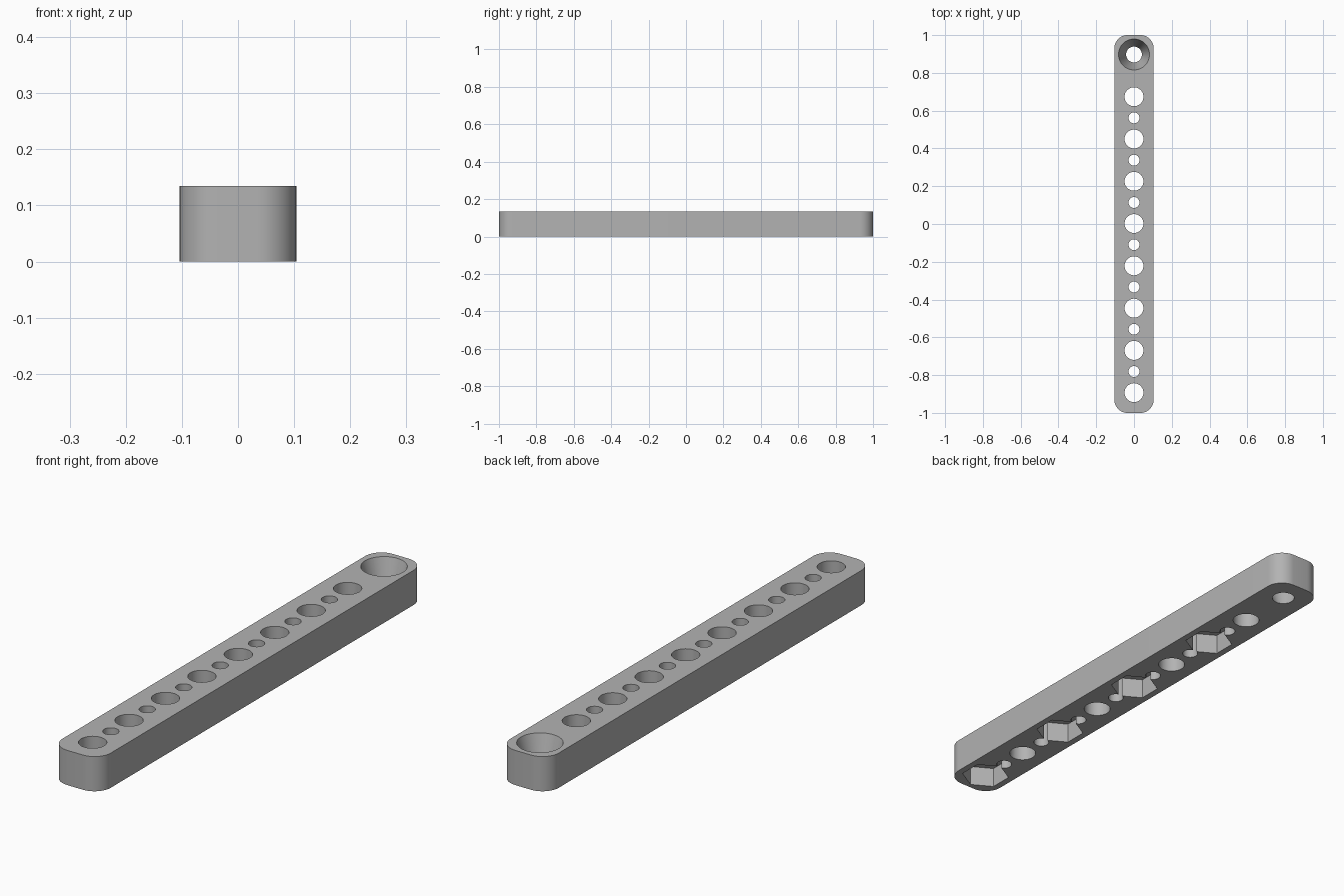
import bpy, bmesh, math
from mathutils import Matrix

if "Cube" in bpy.data.objects:
    bpy.data.objects.remove(bpy.data.objects["Cube"])

HALF_W, HALF_L, HEIGHT, CORNER = 0.104, 1.0, 0.135, 0.07
PITCH, FIRST = 0.2238, -0.893
rows = [FIRST + i * PITCH for i in range(9)]

grey = bpy.data.materials.new("plain_grey")
grey.use_nodes = True
colour = (0.45, 0.45, 0.45, 1)
grey.diffuse_color = colour
grey.node_tree.nodes["Principled BSDF"].inputs["Base Color"].default_value = colour


def make_object(name, bm):
    bmesh.ops.recalc_face_normals(bm, faces=bm.faces[:])
    mesh = bpy.data.meshes.new(name)
    bm.to_mesh(mesh)
    bm.free()
    mesh.materials.append(grey)
    obj = bpy.data.objects.new(name, mesh)
    bpy.context.collection.objects.link(obj)
    return obj


def add_plug(bm, y, z0, z1, r0, r1, sides):
    """Vertical cone or prism from z0 to z1; a vertex points along +x."""
    bmesh.ops.create_cone(
        bm, cap_ends=True, segments=sides, radius1=r0, radius2=r1, depth=z1 - z0,
        matrix=Matrix.Translation((0, y, (z0 + z1) / 2)))


# Bar with rounded upright corners
bm = bmesh.new()
bmesh.ops.create_cube(bm, size=1, matrix=Matrix.Translation((0, 0, HEIGHT / 2))
                      @ Matrix.Diagonal((2 * HALF_W, 2 * HALF_L, HEIGHT, 1)))
upright = [e for e in bm.edges if abs(e.verts[0].co.z - e.verts[1].co.z) > HEIGHT / 2]
bmesh.ops.bevel(bm, geom=upright, offset=CORNER, segments=12, profile=0.5,
                affect='EDGES')
bar = make_object("drilled_bar", bm)

# Through holes: large ones on the pitch, small ones between, a flared one at the back
bm = bmesh.new()
for y in rows[:-1]:
    add_plug(bm, y, -0.05, HEIGHT + 0.05, 0.05, 0.05, 48)
for y in rows[:-2]:
    add_plug(bm, y + PITCH / 2, -0.05, HEIGHT + 0.05, 0.029, 0.029, 32)
slope = (0.082 - 0.042) / HEIGHT
over = 0.02
add_plug(bm, rows[-1], -over, HEIGHT + over,
         0.042 - slope * over, 0.082 + slope * over, 64)
holes = make_object("hole_cutter", bm)

# Hexagonal nut pockets under every other large hole
bm = bmesh.new()
for y in rows[0:8:2]:
    add_plug(bm, y, -0.05, 0.08, 0.09, 0.09, 6)
pockets = make_object("nut_pocket_cutter", bm)

# Cut the bar
bpy.context.view_layer.objects.active = bar
for cutter in (holes, pockets):
    cutter.hide_render = True
    mod = bar.modifiers.new(cutter.name, 'BOOLEAN')
    mod.operation = 'DIFFERENCE'
    mod.solver = 'EXACT'
    mod.object = cutter
    bpy.ops.object.modifier_apply(modifier=mod.name)
    bpy.data.objects.remove(cutter)

# Smooth round walls, keep the rims sharp
for obj in bpy.context.selected_objects:
    obj.select_set(False)
bar.select_set(True)
bpy.ops.object.shade_smooth_by_angle(angle=math.radians(30))
